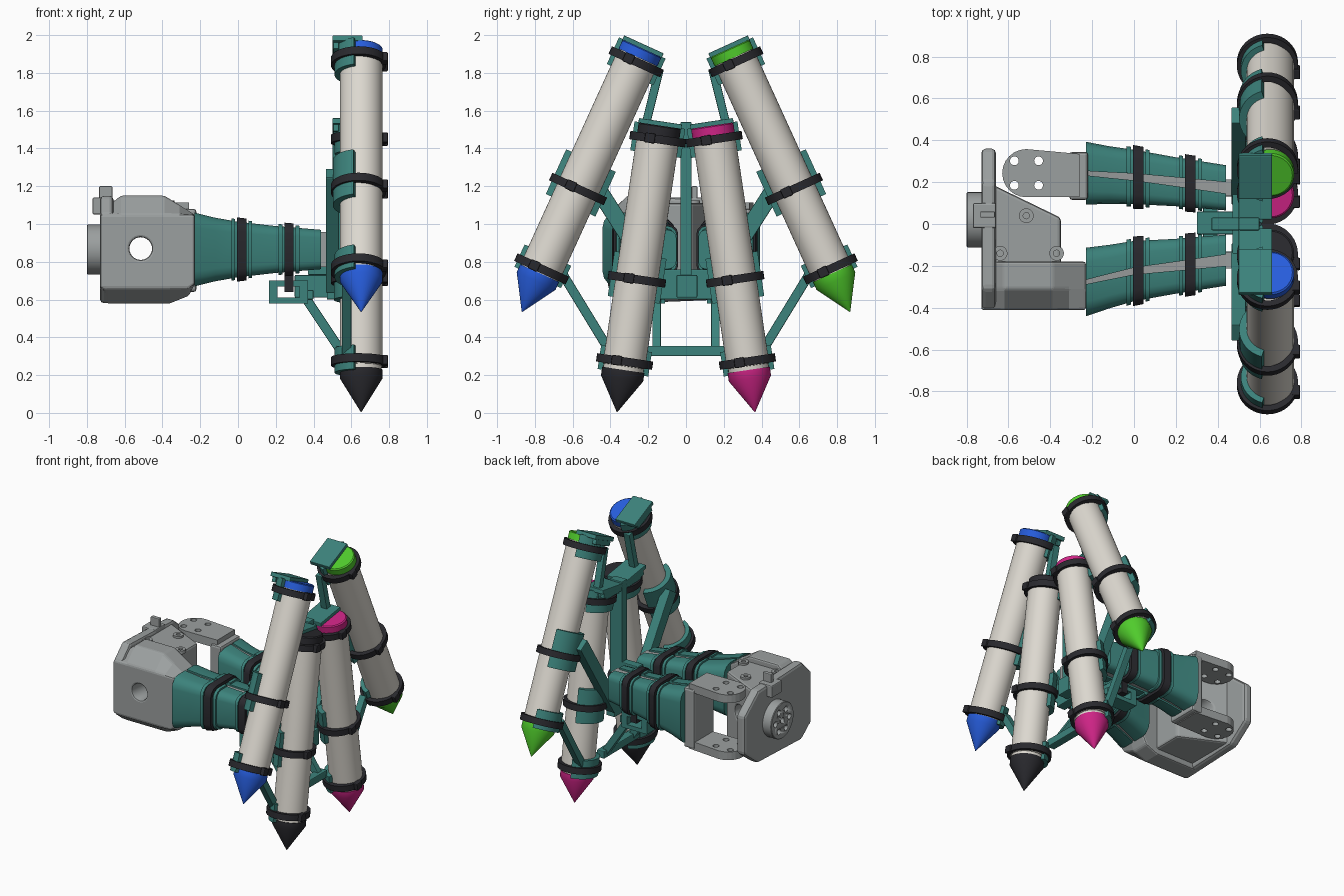
import bpy, bmesh, math
from mathutils import Matrix, Vector

cube = bpy.data.objects.get("Cube")
if cube:
    bpy.data.objects.remove(cube, do_unlink=True)

def material(name, rgb):
    m = bpy.data.materials.new(name)
    m.use_nodes = True
    m.diffuse_color = (*rgb, 1)
    m.node_tree.nodes["Principled BSDF"].inputs["Base Color"].default_value = (*rgb, 1)
    return m

TEAL = material("teal plastic", (0.045, 0.225, 0.2))
GREY = material("grey plastic", (0.33, 0.35, 0.35))
BLACK = material("black", (0.022, 0.022, 0.027))
WHITE = material("off white", (0.72, 0.69, 0.63))
BLUE = material("blue", (0.02, 0.11, 0.72))
GREEN = material("green", (0.08, 0.6, 0.025))
PINK = material("pink", (0.62, 0.018, 0.24))

def activate(ob):
    bpy.ops.object.select_all(action="DESELECT")
    ob.select_set(True)
    bpy.context.view_layer.objects.active = ob

def loft(name, rings, mat, matrix=None, closed=False, smooth=False, bevel=0):
    """Skin a list of equal-length point rings, capped or looped."""
    bm = bmesh.new()
    vs = [[bm.verts.new(p) for p in r] for r in rings]
    n = len(vs[0])
    for a, b in list(zip(vs, vs[1:])) + ([(vs[-1], vs[0])] if closed else []):
        for i in range(n):
            bm.faces.new((a[i], a[(i + 1) % n], b[(i + 1) % n], b[i]))
    if not closed:
        bm.faces.new(vs[0])
        bm.faces.new(vs[-1])
    bmesh.ops.recalc_face_normals(bm, faces=bm.faces)
    me = bpy.data.meshes.new(name)
    bm.to_mesh(me)
    bm.free()
    me.materials.append(mat)
    ob = bpy.data.objects.new(name, me)
    bpy.context.collection.objects.link(ob)
    if matrix:
        ob.matrix_world = matrix
    if bevel:
        mod = ob.modifiers.new("bevel", "BEVEL")
        mod.width, mod.segments, mod.limit_method = bevel, 2, "ANGLE"
    if smooth:
        activate(ob)
        bpy.ops.object.shade_smooth_by_angle(angle=math.radians(35))
    return ob

def box(name, lo, hi, mat, matrix=None, bevel=0):
    ring = lambda z: [(lo[0], lo[1], z), (hi[0], lo[1], z), (hi[0], hi[1], z), (lo[0], hi[1], z)]
    return loft(name, [ring(lo[2]), ring(hi[2])], mat, matrix, bevel=bevel)

def lathe(name, profile, mat, matrix, closed=False, n=40):
    rings = [[(r * math.cos(math.tau * i / n), r * math.sin(math.tau * i / n), z) for i in range(n)]
             for r, z in profile]
    return loft(name, rings, mat, matrix, closed, smooth=True)

def strut(name, p, q, width, depth):
    """Flat bar from p to q; depth lies nearest the x direction."""
    p, q = Vector(p), Vector(q)
    d = (q - p).normalized()
    side = d.cross(Vector((1, 0, 0))).normalized()
    rot = Matrix((side.cross(d), side, d)).transposed().to_4x4()
    box(name, (-depth / 2, -width / 2, 0), (depth / 2, width / 2, (q - p).length), TEAL,
        Matrix.Translation(p) @ rot, bevel=0.005)

def drill(ob, centers, radius, axis, length=2):
    """Cut round holes along an axis."""
    rot = Vector((0, 0, 1)).rotation_difference(Vector(axis)).to_matrix().to_4x4()
    for c in centers:
        cut = lathe("cutter", [(radius, -length / 2), (radius, length / 2)], GREY,
                    Matrix.Translation(c) @ rot, n=24)
        cut.hide_render = True
        mod = ob.modifiers.new("hole", "BOOLEAN")
        mod.operation, mod.object, mod.solver = "DIFFERENCE", cut, "EXACT"
        activate(ob)
        bpy.ops.object.modifier_apply(modifier=mod.name)
        bpy.data.objects.remove(cut, do_unlink=True)

# Markers with cradles, end stops and cable ties
R, MX = 0.113, 0.652

def cradle(name, z0, z1, outer, frame):
    angles = [math.radians(106 + 148 * i / 16) for i in range(17)]
    arc = [(outer * math.cos(a), outer * math.sin(a)) for a in angles]
    arc += [(R * math.cos(a), R * math.sin(a)) for a in reversed(angles)]
    loft(name, [[(x, y, z) for x, y in arc] for z in (z0, z1)], TEAL, frame, smooth=True)

def marker(label, side, y, z, tilt, color, holders):
    """Each holder is a cradle start and end, its radius, and the height of its tie."""
    frame = Matrix.Translation((MX, side * y, z)) @ Matrix.Rotation(side * math.radians(tilt), 4, "X")
    lathe(label + "_marker_tip", [(0.002, 0), (R, 0.18), (R, 0.225)], color, frame)
    lathe(label + "_marker_body", [(R - 0.006, 0.225), (R - 0.006, 0.245), (R, 0.246), (R, 1.455),
                                   (R - 0.008, 1.456), (R - 0.008, 1.482)], WHITE, frame)
    lathe(label + "_marker_cap", [(R, 1.48), (R, 1.527), (R - 0.008, 1.533)], color, frame)
    box(label + "_end_stop", (-0.152, -0.115, 1.526), (0.008, 0.115, 1.556), TEAL, frame, 0.004)
    box(label + "_end_stop_back", (-0.148, -0.09, 1.49), (-0.118, 0.09, 1.53), TEAL, frame, 0.004)
    for i, (a, b, outer, t) in enumerate(holders):
        cradle(f"{label}_cradle_{i}", a, b, outer, frame)
        at = frame @ Matrix.Translation((-0.014, 0, t))
        wide = (outer + 0.009) / 0.146
        lathe(f"{label}_tie_{i}", [(0.118, -0.022), (0.146, -0.022), (0.146, 0.022), (0.118, 0.022)],
              BLACK, at @ Matrix.Diagonal((1, wide, 1, 1)), closed=True)
        box(f"{label}_tie_buckle_{i}", (0.118, -0.07, -0.026), (0.156, -0.015, 0.026), BLACK, at, 0.006)

OUTER = [(0.2, 0.33, 0.141, 0.25), (0.62, 0.88, 0.15, 0.715), (1.38, 1.535, 0.141, 1.455)]
INNER = [(0.21, 0.34, 0.141, 0.27), (0.6, 0.84, 0.145, 0.71), (1.38, 1.535, 0.141, 1.46)]
marker("blue", -1, 0.868, 0.535, 24.5, BLUE, OUTER)
marker("green", 1, 0.868, 0.535, 24.5, GREEN, OUTER)
marker("black", -1, 0.365, 0.005, 8.5, BLACK, INNER)
marker("pink", 1, 0.365, 0.005, 8.5, PINK, INNER)

# Holder frame
for name, lo, hi in (("frame_post", (0.5, -0.03, 0.68), (0.6, 0.03, 1.54)),
                     ("frame_hub", (0.47, -0.16, 0.6), (0.54, 0.16, 0.76)),
                     ("hub_connector", (0.3, -0.05, 0.61), (0.62, 0.06, 0.73)),
                     ("hub_rib", (0.37, -0.03, 0.73), (0.52, 0.03, 0.95)),
                     ("lower_crossbar", (0.52, -0.21, 0.3), (0.58, 0.21, 0.355)),
                     ("upper_crossbar", (0.505, -0.2, 1.47), (0.55, 0.2, 1.52)),
                     ("loop_crossbar", (0.33, -0.2, 0.6), (0.4, 0.2, 0.65))):
    box(name, lo, hi, TEAL, bevel=0.006)
for s, tag in ((-1, "front"), (1, "back")):
    strut(tag + "_mid_arm", (0.5, s * 0.13, 0.66), (0.5, s * 0.52, 1.27), 0.09, 0.07)
    strut(tag + "_upper_arm", (0.57, s * 0.23, 1.46), (0.57, s * 0.14, 1.82), 0.045, 0.05)
    strut(tag + "_lower_arm", (0.575, s * 0.4, 0.32), (0.575, s * 0.65, 0.73), 0.05, 0.05)
    strut(tag + "_brace", (0.35, s * 0.155, 0.62), (0.55, s * 0.155, 0.32), 0.045, 0.05)
    y0, y1 = sorted((s * 0.11, s * 0.22))
    for x0, z0, x1, z1 in ((0.165, 0.58, 0.37, 0.61), (0.165, 0.67, 0.37, 0.7),
                           (0.165, 0.58, 0.21, 0.7), (0.325, 0.58, 0.37, 0.7)):
        box(tag + "_strap_loop", (x0, y0, z0), (x1, y1, z1), TEAL)

# Flared finger sleeves: x, centre y, half width, half height
STATIONS = [(-0.23, 0.243, 0.15, 0.195), (-0.12, 0.234, 0.138, 0.168), (0.0, 0.225, 0.13, 0.147),
            (0.2, 0.202, 0.117, 0.124), (0.44, 0.173, 0.108, 0.104)]
HALF = [(0, -1), (0.55, -1), (0.8, -0.93), (0.95, -0.78), (1, -0.6),
        (1, 0.6), (0.95, 0.78), (0.8, 0.93), (0.55, 1), (0, 1)]
FULL = HALF + [(-u, v) for u, v in reversed(HALF)]
ZC = 0.865

def station(x, s):
    """Signed centre, half width and half height; the front finger is a little wider."""
    for a, b in zip(STATIONS, STATIONS[1:]):
        if x <= b[0]:
            break
    f = (x - a[0]) / (b[0] - a[0])
    yc, hy, hz = [p + (q - p) * f for p, q in zip(a[1:], b[1:])]
    return (yc, hy, hz) if s > 0 else (-yc - 0.15 * max(0, -x), hy + 0.014, hz)

def section(x, s, shape, grow=0.0, gap=0.0, side=1):
    yc, hy, hz = station(x, s)
    return [(x, yc + side * (gap + u * (hy - gap + grow)), ZC + v * (hz + grow)) for u, v in shape]

for s, tag in ((-1, "front"), (1, "back")):
    xs = [st[0] for st in STATIONS]
    seam = lambda x: 0.016 + 0.025 * x
    for side, half in ((-1, "lower"), (1, "upper")):
        loft(f"{tag}_{half}_sleeve", [section(x, s, HALF, 0, seam(x), side) for x in xs], TEAL, smooth=True)
        for x in (-0.025, 0.065, 0.225, 0.315):
            loft(f"{tag}_{half}_sleeve_rib",
                 [section(x + d, s, HALF, 0.012, seam(x), side) for d in (-0.01, 0.01)], TEAL, smooth=True)
    core = [[(x, station(x, s)[0] + u, ZC + v * (station(x, s)[2] - 0.012))
             for u, v in ((-0.04, -1), (0.04, -1), (0.04, 1), (-0.04, 1))] for x in xs]
    core.append([(0.465, y, z) for _, y, z in core[-1]])
    loft(tag + "_finger", core, GREY)
    for x in (0.02, 0.27):
        loft(tag + "_sleeve_band", [section(x + d, s, FULL, 0.022) for d in (-0.025, 0.025)], BLACK, smooth=True)
    box(tag + "_band_drop", (0.245, s * 0.165 - 0.06, 0.64), (0.295, s * 0.165 + 0.06, 0.75), BLACK)

# Gripper housing, fixed jaw with chamfered front, back plate
profile = [(-0.73, 0.65), (-0.70, 0.58), (-0.36, 0.58), (-0.26, 0.62), (-0.23, 0.68),
           (-0.23, 1.05), (-0.31, 1.1), (-0.39, 1.15), (-0.62, 1.15), (-0.73, 1.06)]
face = [(x, min(max(z, 0.66), 1.05)) for x, z in profile]
jaw = loft("fixed_jaw", [[(x, y, z) for x, z in pts] for pts, y in
                         ((face, -0.412), (profile, -0.31), (profile, -0.18))], GREY, bevel=0.012)
plan = [(-0.72, -0.2), (-0.35, -0.2), (-0.35, 0.03), (-0.66, 0.18), (-0.72, 0.18)]
housing = loft("housing", [[(x, y, z) for x, y in plan] for z in (0.62, 1.11)], GREY, bevel=0.015)
outline = [(-0.41, 0.66), (-0.31, 0.58), (0.2, 0.6), (0.36, 0.72), (0.36, 1.0),
           (0.2, 1.13), (-0.31, 1.15), (-0.41, 1.05)]
loft("back_plate", [[(x, y, z) for y, z in outline] for x in (-0.73, -0.66)], GREY, bevel=0.02)
for ob in (jaw, housing):
    drill(ob, [(-0.515, 0, 0.87)], 0.06, (0, 1, 0))
box("top_tab", (-0.735, 0.03, 1.05), (-0.665, 0.06, 1.2), GREY, bevel=0.005)
box("cable_port", (-0.77, -0.02, 1.05), (-0.66, 0.1, 1.14), GREY, bevel=0.008)
for i, (x, y) in enumerate([(-0.64, -0.14), (-0.37, -0.14), (-0.515, 0.04)]):
    lathe(f"housing_boss_{i}", [(0.035, 1.1), (0.035, 1.125), (0.015, 1.125), (0.015, 1.1)], GREY,
          Matrix.Translation((x, y, 0)), closed=True, n=24)

# Servo horn on the back plate
turn = Matrix.Translation((-0.72, 0.02, 0.865)) @ Matrix.Rotation(-math.pi / 2, 4, "Y")
horn = lathe("servo_horn", [(0.132, 0), (0.132, 0.076), (0.128, 0.08)], GREY, turn)
bolts = [(-0.8, 0.02 + 0.08 * math.cos(a), 0.865 + 0.08 * math.sin(a))
         for a in (math.tau * i / 6 for i in range(6))]
drill(horn, bolts + [(-0.8, 0.02, 0.865)], 0.02, (1, 0, 0), 0.08)

# Moving jaw: upright block with two rounded hinge plates
box("moving_jaw", (-0.31, 0.115, 0.64), (-0.22, 0.345, 1.08), GREY, bevel=0.015)
arc = [(-0.515 + 0.115 * math.cos(a), 0.243 + 0.115 * math.sin(a))
       for a in (math.radians(90 + 15 * i) for i in range(13))]
hinge = [(-0.26, 0.13), (-0.26, 0.335)] + arc
for tag, z in (("upper", 1.055), ("lower", 0.635)):
    plate = loft(tag + "_hinge_plate", [[(x, y, z + d) for x, y in hinge] for d in (0, 0.06)], GREY)
    drill(plate, [(x, y, z) for x in (-0.572, -0.456) for y in (0.185, 0.302)], 0.021, (0, 0, 1), 0.4)
